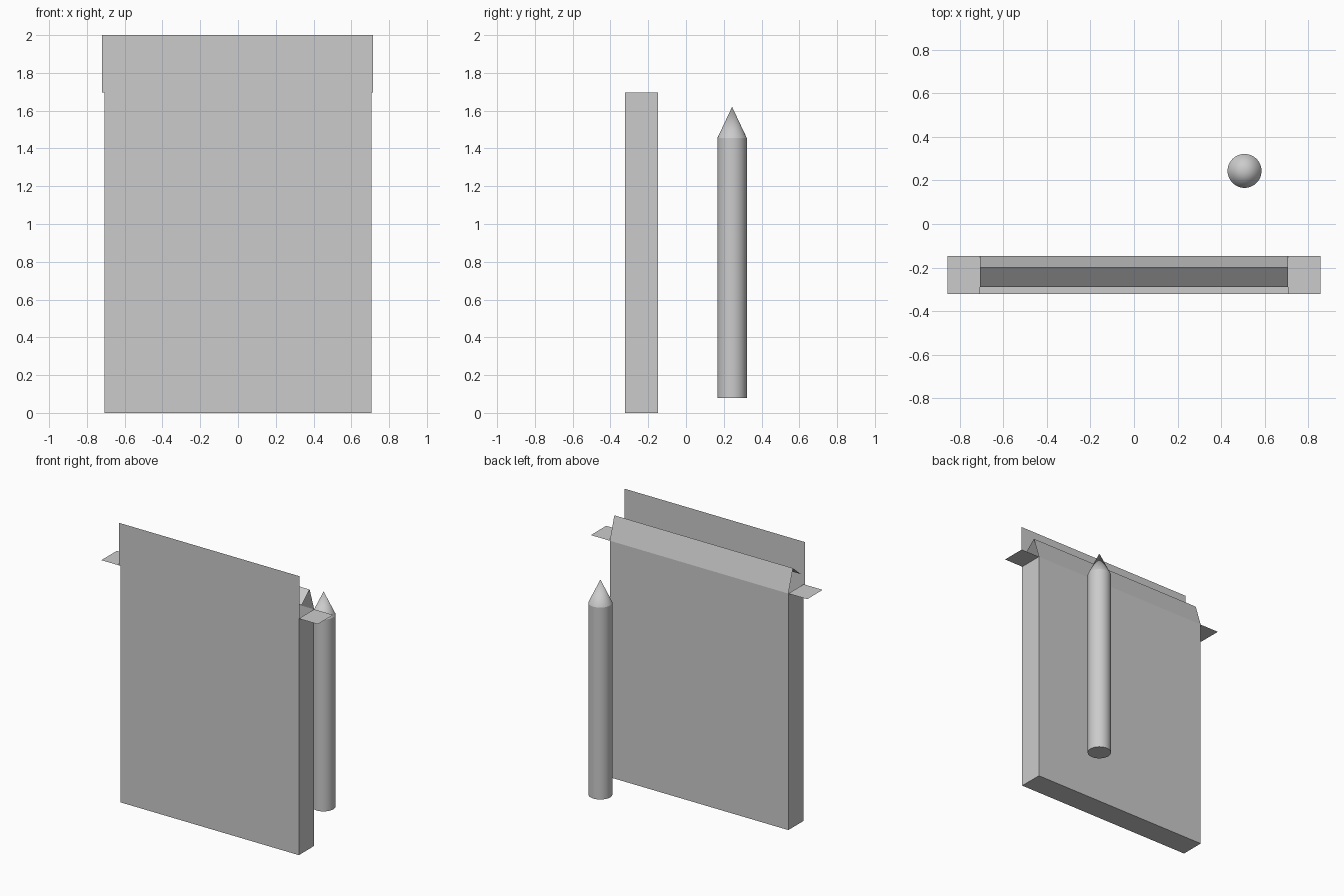
import bpy, math

if "Cube" in bpy.data.objects:
    bpy.data.objects.remove(bpy.data.objects["Cube"])

W, TOP = 0.708, 1.695        # half width and rim height of the box
FRONT, BACK = -0.322, -0.148


def mesh_object(name, verts, faces):
    me = bpy.data.meshes.new(name)
    me.from_pydata(verts, [], faces)
    me.update()
    ob = bpy.data.objects.new(name, me)
    bpy.context.collection.objects.link(ob)
    return ob


def sheet(name, profile, x0, x1):
    """Thin card: a (y, z) profile swept along x."""
    verts = [(x, y, z) for y, z in profile for x in (x0, x1)]
    faces = [(2 * i, 2 * i + 1, 2 * i + 3, 2 * i + 2) for i in range(len(profile) - 1)]
    return mesh_object(name, verts, faces)


# Open-topped carton
corners = [(-W, FRONT), (W, FRONT), (W, BACK), (-W, BACK)]
mesh_object("carton",
            [(x, y, z) for z in (0, TOP) for x, y in corners],
            [(3, 2, 1, 0)] + [(i, (i + 1) % 4, (i + 1) % 4 + 4, i + 4) for i in range(4)])

# Upright front flap, slightly wider than the carton
sheet("front_flap", [(FRONT, TOP), (FRONT, 2.0)], -0.72, 0.714)

# Folded tuck flap rising from the back edge
sheet("tuck_flap", [(-0.29, 1.78), (-0.20, 1.857), (BACK, TOP)], -W, W)

# Side flaps folded out flat
for name, s in (("left_flap", -1), ("right_flap", 1)):
    x0, x1 = sorted((s * W, s * 0.858))
    sheet(name, [(FRONT, TOP), (BACK, TOP)], x0, x1)

# Crayon: body with closed base and pointed tip
N, R, CX, CY = 48, 0.078, 0.508, 0.244
ring = [(CX + R * math.cos(2 * math.pi * i / N), CY + R * math.sin(2 * math.pi * i / N))
        for i in range(N)]
verts = [(x, y, z) for z in (0.08, 1.455) for x, y in ring] + [(CX, CY, 1.62)]
faces = [tuple(reversed(range(N)))]
for i in range(N):
    j = (i + 1) % N
    faces += [(i, j, j + N, i + N), (i + N, j + N, 2 * N)]
crayon = mesh_object("crayon", verts, faces)
bpy.context.view_layer.objects.active = crayon
crayon.select_set(True)
bpy.ops.object.shade_smooth_by_angle(angle=math.radians(20))
